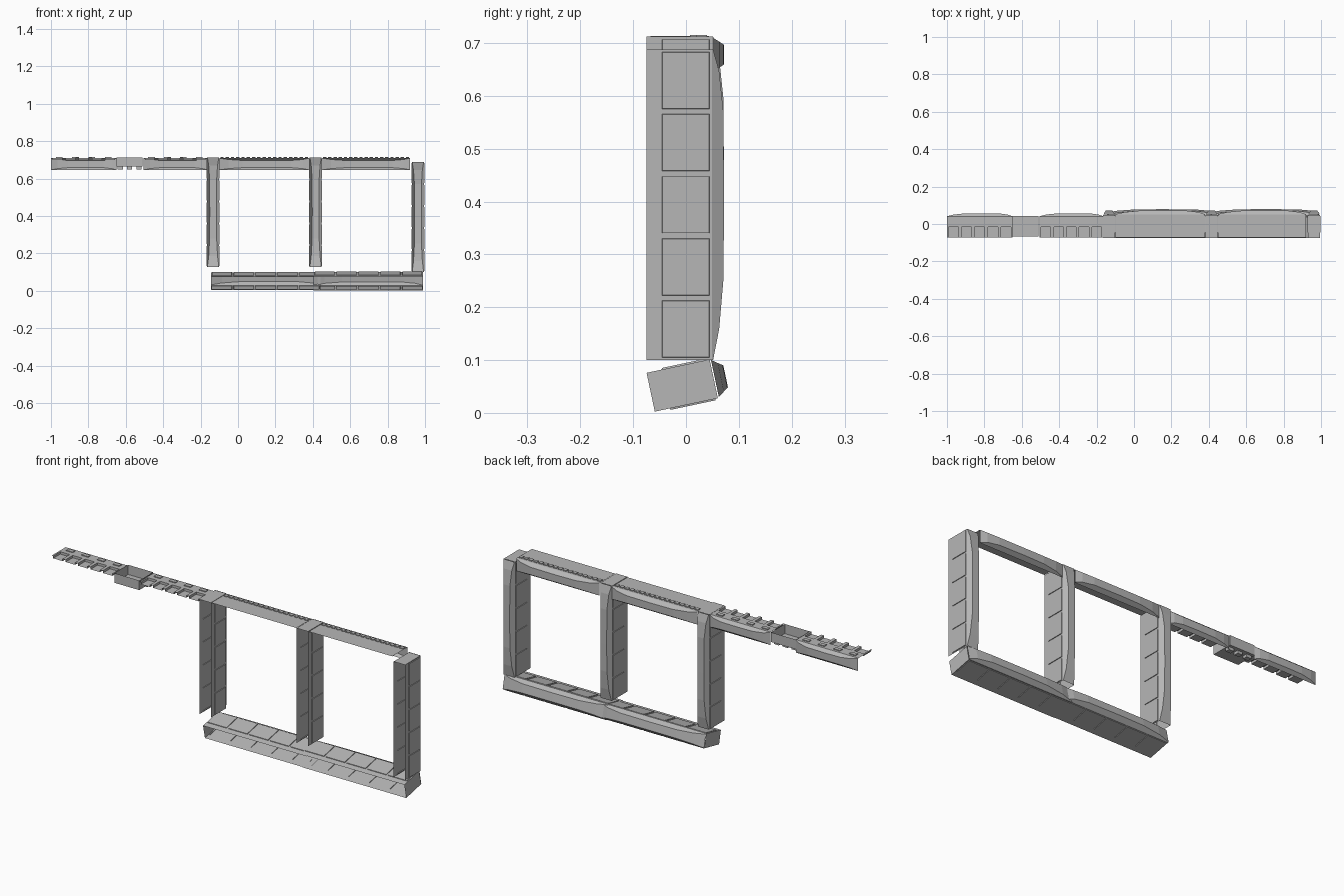
import bpy, bmesh, math
from mathutils import Vector

cube = bpy.data.objects.get("Cube")
if cube:
    bpy.data.objects.remove(cube, do_unlink=True)

grey = bpy.data.materials.new("matte grey")
grey.use_nodes = True
colour = (0.47, 0.47, 0.47, 1)
grey.diffuse_color = colour
grey.node_tree.nodes["Principled BSDF"].inputs["Base Color"].default_value = colour

X, Y, Z = Vector((1, 0, 0)), Vector((0, 1, 0)), Vector((0, 0, 1))
# (fraction of length, fraction of bulge) along the back shell
STATIONS = [(0, 0.1), (0.1, 0.6), (0.26, 0.95), (0.5, 1), (0.8, 0.95), (0.93, 0.6), (1, 0.1)]


def quad(bm, points, facing):
    face = bm.faces.new([bm.verts.new(p) for p in points])
    face.normal_update()
    if face.normal.dot(facing) < 0:
        face.normal_flip()
    return face


def box(bm, lo, hi, skip_top=False):
    x, y, z = zip(lo, hi)
    for axis in range(3):
        for end in range(2):
            if skip_top and axis == 2 and end == 1:
                continue
            pts = []
            for a, b in ((0, 0), (1, 0), (1, 1), (0, 1)):
                idx = [a, b]
                idx.insert(axis, end)
                pts.append((x[idx[0]], y[idx[1]], z[idx[2]]))
            facing = Vector((0, 0, 0))
            facing[axis] = 1 if end else -1
            quad(bm, pts, facing)


def finish(bm, name):
    bmesh.ops.remove_doubles(bm, verts=bm.verts, dist=0.0003)
    mesh = bpy.data.meshes.new(name)
    bm.to_mesh(mesh)
    bm.free()
    mesh.materials.append(grey)
    obj = bpy.data.objects.new(name, mesh)
    bpy.context.collection.objects.link(obj)


def shell(bm, at, length, width, bulge, along, facing):
    """Faceted back shell: two bevels and a flat ridge, tapering to both ends."""
    rows = []
    for t, h in STATIONS:
        ridge = width * (0.5 - 0.22 * h)
        rows.append([at(t * length, -width / 2, 0), at(t * length, -ridge, bulge * h),
                     at(t * length, ridge, bulge * h), at(t * length, width / 2, 0)])
    for a, b in zip(rows, rows[1:]):
        for i in range(3):
            quad(bm, (a[i], a[i + 1], b[i + 1], b[i]), facing)


def channel(name, origin, along, across, back, length, width, depth, bulge, panels, ends):
    """Open channel: two panelled walls joined by a back shell."""
    bm = bmesh.new()

    def at(u, v, d):
        return origin + along * u + across * v + back * d

    shell(bm, at, length, width, bulge, along, back)
    for side in (-1, 1):
        v, lip = side * width / 2, -depth * 0.8
        quad(bm, (at(0, v, -depth), at(length, v, -depth),
                  at(length, v, lip), at(0, v, lip)), across * side)
        step = length / panels
        faces = [quad(bm, (at(i * step, v, lip), at((i + 1) * step, v, lip),
                           at((i + 1) * step, v, 0), at(i * step, v, 0)), across * side)
                 for i in range(panels)]
        bmesh.ops.inset_individual(bm, faces=faces, thickness=0.007, depth=0)
        bmesh.ops.inset_individual(bm, faces=faces, thickness=0.001, depth=0.003)
    for u in ends:
        quad(bm, (at(u, -width / 2, -depth), at(u, width / 2, -depth),
                  at(u, width / 2, 0), at(u, -width / 2, 0)), along if u else -along)
    finish(bm, name)


TOP, LOW, FRONT = 0.711, 0.645, -0.072


def top_rail(name, x0, x1, back_y, bulge, knobs, knob_size, knob_y, arches=0):
    """Top plate with a back shell, a row of knobs and optional lowered front bays."""
    bm = bmesh.new()
    mid, length = (TOP + LOW) / 2, x1 - x0

    def at(u, v, d):
        return Vector((x0 + u, back_y + d, mid + v))

    shell(bm, at, length, TOP - LOW, bulge, X, Y)

    def plate(xa, xb, ya, yb, z):
        quad(bm, ((xa, ya, z), (xb, ya, z), (xb, yb, z), (xa, yb, z)), Z)

    split = -0.015 if arches else FRONT
    plate(x0, x1, split, back_y, TOP)
    drop = TOP - 0.012
    for i in range(arches):
        step = length / arches
        a, b = x0 + i * step, x0 + (i + 1) * step
        c, d = a + step * 0.12, b - step * 0.12
        plate(a, c, FRONT, split, TOP)
        plate(d, b, FRONT, split, TOP)
        plate(c, d, FRONT, split, drop)
        for x in (c, d):
            quad(bm, ((x, FRONT, drop), (x, split, drop), (x, split, TOP), (x, FRONT, TOP)), X)
        quad(bm, ((c, split, drop), (d, split, drop), (d, split, TOP), (c, split, TOP)), -Y)
    for i in range(knobs):
        x = x0 + length * (i + 0.5) / knobs
        box(bm, (x - knob_size, knob_y - 0.01, TOP), (x + knob_size, knob_y + 0.01, TOP + 0.004))
    finish(bm, name)


# Top rails
top_rail("outer_rail", -1.0, -0.65, 0.04, 0.017, 4, 0.018, 0.018, 5)
top_rail("inner_rail", -0.505, -0.165, 0.04, 0.017, 4, 0.018, 0.018, 5)
top_rail("middle_top_rail", -0.1, 0.38, 0.05, 0.022, 17, 0.009, 0.03)
top_rail("end_top_rail", 0.45, 0.92, 0.05, 0.022, 17, 0.009, 0.03)

# Open tray joining the two outer rails, with knobs underneath
bm = bmesh.new()
box(bm, (-0.65, -0.067, 0.664), (-0.51, 0.044, 0.713), skip_top=True)
for x in (-0.63, -0.58, -0.53):
    box(bm, (x - 0.014, 0.006, 0.65), (x + 0.014, 0.03, 0.664))
finish(bm, "joining_tray")

# Upright posts
for name, x, low, high in (("inner_post", -0.133, 0.127, 0.712),
                           ("middle_post", 0.415, 0.127, 0.712),
                           ("end_post", 0.962, 0.1, 0.688)):
    channel(name, Vector((x, 0.049, low)), Z, X, Y, high - low, 0.064, 0.124, 0.023,
            5, [high - low])

# Tilted bottom sills
tilt = math.radians(12)
back = Vector((0, math.cos(tilt), math.sin(tilt)))
across = Vector((0, -math.sin(tilt), math.cos(tilt)))
for name, x0, x1, width, ends in (("inner_sill", -0.145, 0.44, 0.07, [0]),
                                  ("end_sill", 0.405, 0.99, 0.075, [0.585])):
    channel(name, Vector((x0, 0.0525, 0.0645)), X, across, back, x1 - x0, width, 0.122,
            0.023, 5, ends)
